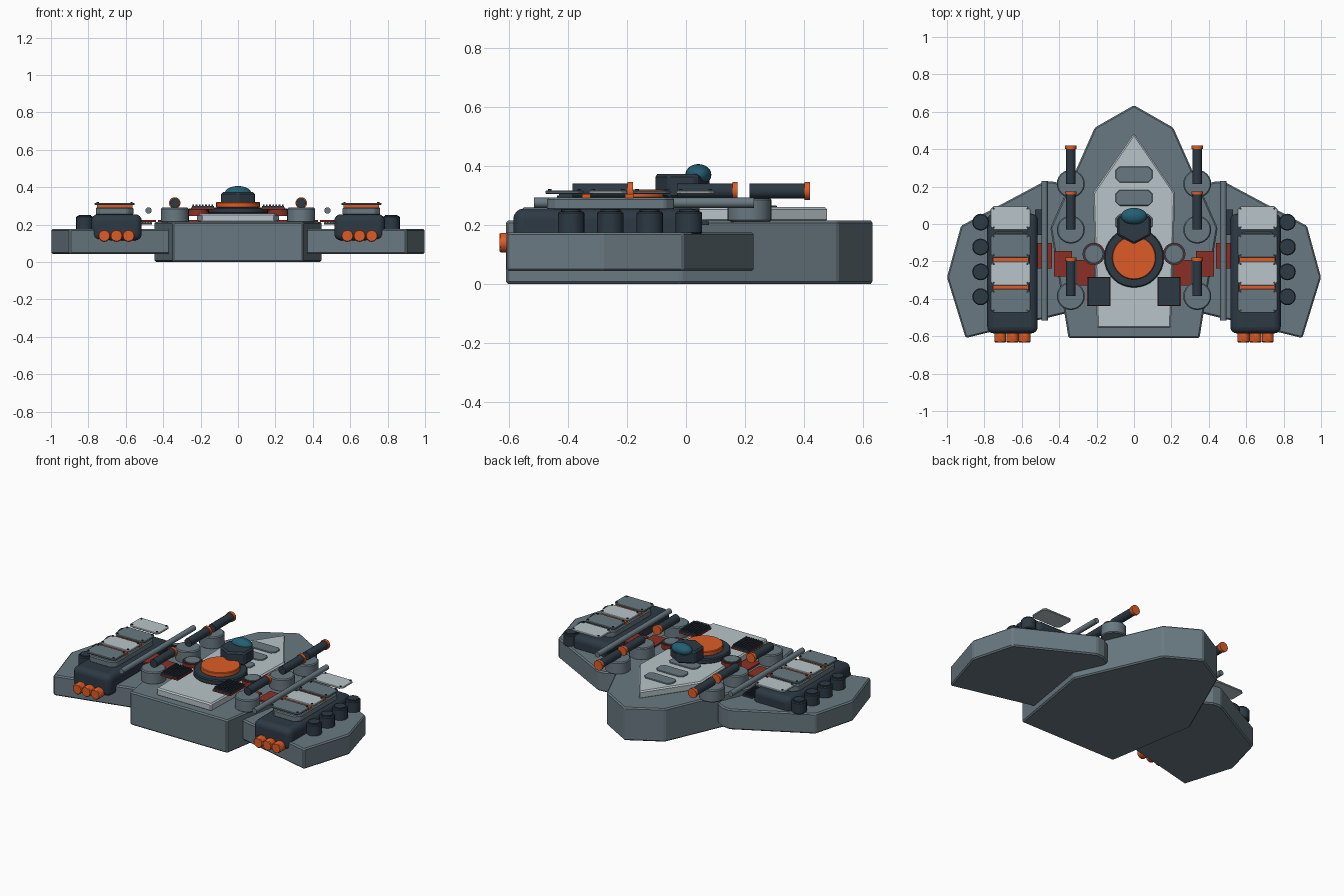
import bpy, bmesh, math
from mathutils import Matrix

if "Cube" in bpy.data.objects:
    bpy.data.objects.remove(bpy.data.objects["Cube"])

def mat(name, rgb):
    m = bpy.data.materials.new(name)
    m.diffuse_color = (*rgb, 1)
    m.use_nodes = True
    m.node_tree.nodes["Principled BSDF"].inputs["Base Color"].default_value = m.diffuse_color
    return m

STEEL = mat("steel", (.14, .19, .22))
LIGHT = mat("light_panel", (.48, .55, .58))
DARK = mat("dark_metal", (.026, .041, .058))
ORANGE = mat("orange", (.73, .107, .02))
RED = mat("red", (.26, .03, .02))
TEAL = mat("teal_glass", (.017, .114, .17))

def finish(name, bm, m, bevel=0, segs=1, smooth=False):
    bmesh.ops.recalc_face_normals(bm, faces=bm.faces[:])
    me = bpy.data.meshes.new(name)
    bm.to_mesh(me)
    bm.free()
    ob = bpy.data.objects.new(name, me)
    bpy.context.collection.objects.link(ob)
    me.materials.append(m)
    if bevel:
        b = ob.modifiers.new("bevel", "BEVEL")
        b.width, b.segments, b.limit_method = bevel, segs, "ANGLE"
    if smooth:
        bpy.ops.object.select_all(action="DESELECT")
        ob.select_set(True)
        bpy.context.view_layer.objects.active = ob
        bpy.ops.object.shade_smooth_by_angle(angle=math.radians(35))
    return ob

def prism(name, pts, z0, z1, m, bevel=0):
    bm = bmesh.new()
    f = bm.faces.new([bm.verts.new((x, y, z0)) for x, y in pts])
    top = bmesh.ops.extrude_face_region(bm, geom=[f])["geom"]
    for v in top:
        if isinstance(v, bmesh.types.BMVert):
            v.co.z = z1
    return finish(name, bm, m, bevel)

def box(name, c, s, m, bevel=0, segs=1):
    bm = bmesh.new()
    bmesh.ops.create_cube(bm, size=1, matrix=Matrix.Translation(c) @ Matrix.Diagonal((*s, 1)))
    return finish(name, bm, m, bevel, segs, segs > 1)

def cyl(name, c, r, length, m, axis="Z", n=24, bevel=0, r2=None):
    bm = bmesh.new()
    rot = Matrix.Rotation(-math.pi / 2, 4, "X") if axis == "Y" else Matrix()
    bmesh.ops.create_cone(bm, cap_ends=True, segments=n, radius1=r, radius2=r2 or r,
                          depth=length, matrix=Matrix.Translation(c) @ rot)
    return finish(name, bm, m, bevel, 1, True)

def cut_rect(x, y, w, d, k):
    # rectangle outline with cut corners
    a, b = w / 2, d / 2
    return [(x + px, y + py) for px, py in ((-a + k, -b), (a - k, -b), (a, -b + k), (a, b - k),
                                            (a - k, b), (-a + k, b), (-a, b - k), (-a, -b + k))]

def mirrored(half):
    return half + [(-x, y) for x, y in reversed(half) if x]

def vent(name, x, y, z, w, d, count):
    # slatted grille
    box(name + "_base", (x, y, z), (w, d, .012), DARK)
    for i in range(count):
        sx = x - w / 2 + w * (i + .5) / count
        box(name + "_slat", (sx, y, z + .008), (w / count * .55, d * .9, .012), DARK)

# centre hull and raised deck
prism("hull", mirrored([(0, .635), (.21, .515), (.447, -.02), (.35, -.61)]), 0, .215, STEEL, .008)
prism("deck", mirrored([(0, .485), (.22, .165), (.197, -.557)]), .21, .26, LIGHT, .008)
for y in (.265, .14, .01):
    prism("deck_hatch", cut_rect(0, y, .2, .085, .022), .255, .266, STEEL, .003)

# command turret
cyl("turret_ring", (0, -.18, .275), .16, .035, DARK, n=32, bevel=.006)
cyl("turret_disc", (0, -.18, .305), .117, .03, ORANGE, n=32, bevel=.004)
hexa = [(.105 * math.cos(math.radians(a)), -.012 + .096 * math.sin(math.radians(a)))
        for a in range(30, 390, 60)]
prism("cockpit", hexa, .29, .373, DARK, .01)
bm = bmesh.new()
bmesh.ops.create_uvsphere(bm, u_segments=24, v_segments=12, radius=1,
                          matrix=Matrix.Translation((0, .042, .37)) @ Matrix.Diagonal((.07, .044, .036, 1)))
finish("cockpit_dome", bm, TEAL, smooth=True)

for s in (-1, 1):
    # wing
    wing = [(.36, .19), (.42, .225), (.475, .23), (.925, -.01), (1, -.285), (.9, -.61), (.355, -.475)]
    prism("wing", [(s * x, y) for x, y in wing], .043, .175, STEEL, .008)

    # weapon pod with rear nozzles
    box("pod", (s * .65, -.265, .185), (.27, .64, .14), DARK, .035, 4)
    for dx in (-.065, 0, .065):
        cyl("nozzle", (s * .65 + dx, -.6, .14), .033, .065, ORANGE, "Y", 12, .004)

    # pod armour: block, orange strips and thin bolted plates
    prism("pod_block", cut_rect(s * .66, -.255, .2, .43, .03), .25, .292, STEEL, .006)
    for y in (-.192, -.338):
        box("pod_strip", (s * .66, y, .297), (.19, .03, .015), ORANGE)
    for i in range(4):
        y, w = .032 - .148 * i, .215
        prism("pod_plate", cut_rect(s * .66, y, w, .128, .018), .305, .316, STEEL if i % 2 else LIGHT, .003)
        for bx in (-.09, .09):
            for by in (-.05, .05):
                cyl("plate_bolt", (s * .66 + bx, y + by, .317), .006, .008, DARK, n=8)

    # outboard launch tubes
    for i in range(4):
        y = .01 - .133 * i
        cyl("tube", (s * .82, y, .207), .045, .075, DARK, n=20, bevel=.005)
        cyl("tube_cap", (s * .82, y, .247), .034, .01, DARK, n=20)

    # long rail
    cyl("rail", (s * .478, -.143, .275), .017, .745, STEEL, "Y", 16)

    # gun mounts
    for y in (.215, -.03, -.385):
        cyl("gun_base", (s * .338, y, .25), .075, .08, STEEL, n=24, bevel=.006)
        cyl("gun_barrel", (s * .338, y + .1, .315), .026, .2, DARK, "Y", 16)
        cyl("gun_tip", (s * .338, y + .196, .315), .031, .018, ORANGE, "Y", 16)

    # stepped red panels
    for x, y in ((.26, -.26), (.38, -.213), (.485, -.17)):
        box("red_panel", (s * x, y, .219), (.095, .135, .012), RED)

    # round ports beside the turret
    cyl("port_rim", (s * .215, -.16, .262), .06, .034, RED, n=24)
    cyl("port_collar", (s * .215, -.16, .266), .055, .034, DARK, n=24)
    cyl("port_cover", (s * .215, -.16, .27), .046, .034, STEEL, n=24)

    # grilles
    box("vent_trim", (s * .188, -.362, .285), (.125, .155, .01), RED)
    vent("deck_vent", s * .188, -.362, .294, .118, .15, 7)
    vent("wing_vent", s * .495, .01, .205, .07, .135, 5)
